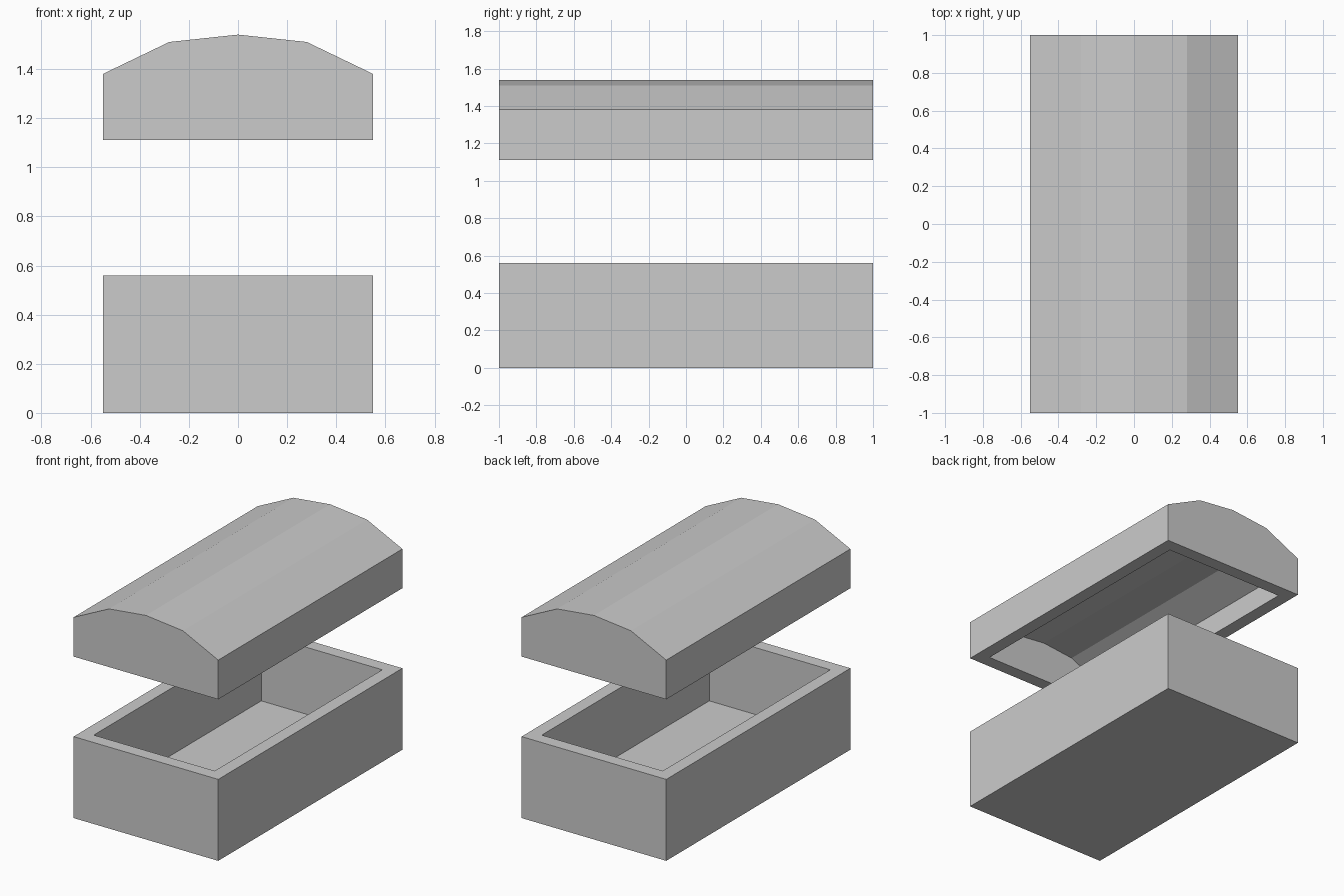
import bpy, bmesh

if "Cube" in bpy.data.objects:
    bpy.data.objects.remove(bpy.data.objects["Cube"])

W, L, T = 0.55, 1.0, 0.09   # half width, half length, wall thickness


def prism(name, profile, half_len):
    """Extrude an x/z profile along y, centred on y = 0."""
    bm = bmesh.new()
    face = bm.faces.new([bm.verts.new((x, -half_len, z)) for x, z in profile])
    ext = bmesh.ops.extrude_face_region(bm, geom=[face])
    verts = [g for g in ext["geom"] if isinstance(g, bmesh.types.BMVert)]
    bmesh.ops.translate(bm, verts=verts, vec=(0, 2 * half_len, 0))
    bmesh.ops.recalc_face_normals(bm, faces=bm.faces)
    mesh = bpy.data.meshes.new(name)
    bm.to_mesh(mesh)
    bm.free()
    obj = bpy.data.objects.new(name, mesh)
    bpy.context.collection.objects.link(obj)
    return obj


def outline(half_w, bottom, spring, arch=()):
    """Symmetric profile: flat bottom, upright sides, optional arch points."""
    right = [(half_w, bottom), (half_w, spring)] + list(arch)
    return right + [(-x, z) for x, z in reversed(right) if x > 0]


def hollow(name, outer, inner):
    """Solid outer prism with the inner prism cut away."""
    body = prism(name, outer, L)
    cutter = prism(name + "_cutter", inner, L - T)
    cutter.hide_render = True
    cutter.hide_set(True)
    mod = body.modifiers.new("hollow", "BOOLEAN")
    mod.operation = "DIFFERENCE"
    mod.solver = "EXACT"
    mod.object = cutter


# Open box
hollow("chest_base",
       outline(W, 0, 0.56),
       outline(W - T, 0.10, 0.70))

# Arched lid floating above, hollow underneath
hollow("chest_lid",
       outline(W, 1.11, 1.38, [(0.28, 1.51), (0, 1.54)]),
       outline(W - T, 1.0, 1.26, [(0.235, 1.363), (0, 1.388)]))
